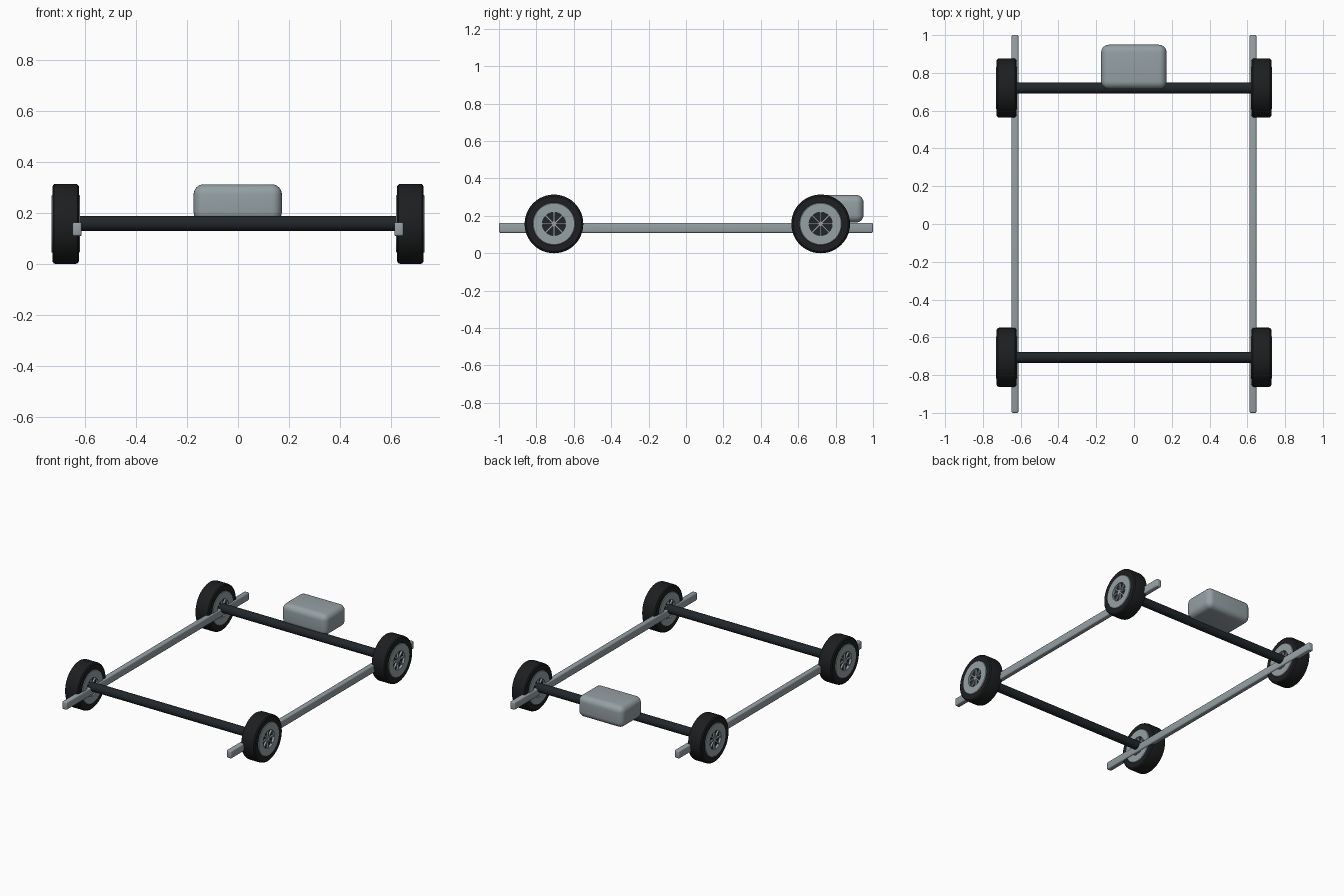
import bpy, bmesh, math
from mathutils import Matrix, Vector

if "Cube" in bpy.data.objects:
    bpy.data.objects.remove(bpy.data.objects["Cube"])

def material(name, rgb):
    m = bpy.data.materials.new(name)
    m.diffuse_color = (*rgb, 1)
    m.use_nodes = True
    m.node_tree.nodes["Principled BSDF"].inputs["Base Color"].default_value = m.diffuse_color
    return m

RUBBER = material("dark_rubber", (0.012, 0.013, 0.014))
STEEL = material("dark_steel", (0.014, 0.02, 0.023))
METAL = material("grey_metal", (0.30, 0.35, 0.37))

def finish(bm, name, mat, loc=(0, 0, 0)):
    bmesh.ops.recalc_face_normals(bm, faces=bm.faces)
    me = bpy.data.meshes.new(name)
    bm.to_mesh(me)
    bm.free()
    me.materials.append(mat)
    ob = bpy.data.objects.new(name, me)
    ob.location = loc
    bpy.context.collection.objects.link(ob)
    bpy.ops.object.select_all(action='DESELECT')
    ob.select_set(True)
    bpy.context.view_layer.objects.active = ob
    bpy.ops.object.shade_smooth_by_angle(angle=math.radians(35))
    return ob

def rounded_box(name, size, loc, radius, segs, mat):
    bm = bmesh.new()
    bmesh.ops.create_cube(bm, size=1, matrix=Matrix.Diagonal((*size, 1)))
    bmesh.ops.bevel(bm, geom=bm.edges[:], offset=radius, segments=segs,
                    profile=0.5, affect='EDGES')
    return finish(bm, name, mat, loc)

def lathe(bm, profile, steps):
    # closed (x, radius) section spun round the x axis
    vs = [bm.verts.new((x, 0, r)) for x, r in profile]
    es = [bm.edges.new((vs[i], vs[(i + 1) % len(vs)])) for i in range(len(vs))]
    bmesh.ops.spin(bm, geom=vs + es, cent=(0, 0, 0), axis=(1, 0, 0),
                   angle=math.tau, steps=steps, use_merge=True)
    bmesh.ops.remove_doubles(bm, verts=bm.verts[:], dist=1e-5)

def rod(name, radius, length, loc, mat):
    bm = bmesh.new()
    bmesh.ops.create_cone(bm, cap_ends=True, segments=32, radius1=radius,
                          radius2=radius, depth=length,
                          matrix=Matrix.Rotation(math.pi / 2, 4, 'Y'))
    return finish(bm, name, mat, loc)

WZ, WX, W = 0.157, 0.675, 0.052

def wheel(tag, side, y):
    loc = (side * WX, y, WZ)
    # tyre
    bm = bmesh.new()
    lathe(bm, [(-W, 0.113), (-W, 0.147), (-W + 0.006, 0.155), (-W + 0.014, 0.157),
               (W - 0.014, 0.157), (W - 0.006, 0.155), (W, 0.147), (W, 0.113)], 48)
    finish(bm, tag + "_tyre", RUBBER, loc)
    # rim ring with spokes running right through
    bm = bmesh.new()
    h = W + 0.004
    lathe(bm, [(-h, 0.062), (-h, 0.110), (-h + 0.005, 0.114),
               (h - 0.005, 0.114), (h, 0.110), (h, 0.062)], 48)
    for i in range(4):
        bmesh.ops.create_cube(bm, size=1, matrix=Matrix.Rotation(i * math.pi / 4, 4, 'X')
                              @ Matrix.Diagonal((2 * h - 0.008, 0.009, 0.128, 1)))
    finish(bm, tag + "_rim", METAL, loc)
    # dark disc behind the spokes
    rod(tag + "_brake_disc", 0.063, 2 * W - 0.024, loc, STEEL)

for end, y in (("front", -0.706), ("rear", 0.72)):
    for side_name, side in (("left", -1), ("right", 1)):
        wheel(f"{end}_{side_name}", side, y)
    # axle between the wheels
    rod(end + "_axle", 0.0295, 2 * 0.64, (0, y, WZ + 0.002), STEEL)

# side rails
for side_name, side in (("left", -1), ("right", 1)):
    rounded_box(side_name + "_rail", (0.036, 2.0, 0.054),
                (side * 0.63, 0, 0.136), 0.008, 3, METAL)

# motor block on the rear axle
rounded_box("motor_block", (0.346, 0.234, 0.148), (-0.001, 0.832, 0.238), 0.04, 6, METAL)
